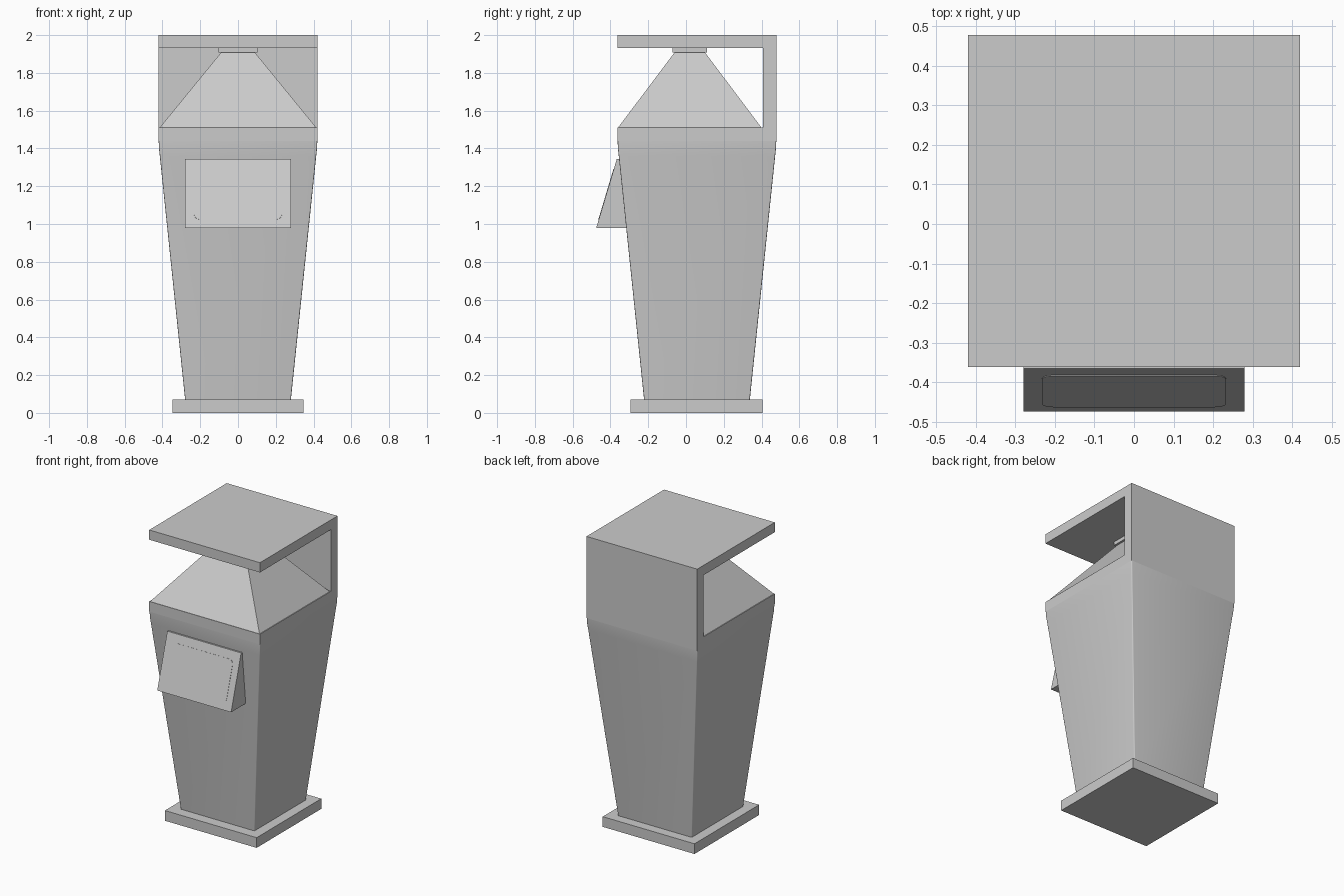
import bpy, bmesh, math
from mathutils import Vector

if "Cube" in bpy.data.objects:
    bpy.data.objects.remove(bpy.data.objects["Cube"])


def make_object(name, bm, smooth=False):
    bmesh.ops.recalc_face_normals(bm, faces=bm.faces)
    mesh = bpy.data.meshes.new(name)
    bm.to_mesh(mesh)
    bm.free()
    obj = bpy.data.objects.new(name, mesh)
    bpy.context.collection.objects.link(obj)
    if smooth:
        bpy.ops.object.select_all(action='DESELECT')
        obj.select_set(True)
        bpy.context.view_layer.objects.active = obj
        bpy.ops.object.shade_smooth_by_angle(angle=math.radians(30))
    return obj


def rectangle(hx, hy, radius=0, steps=4):
    """Outline of a rectangle, with rounded corners if radius is set."""
    points = []
    for i, (sx, sy) in enumerate(((1, 1), (-1, 1), (-1, -1), (1, -1))):
        if not radius:
            points.append((sx * hx, sy * hy))
            continue
        for k in range(steps + 1):
            a = math.pi / 2 * (i + k / steps)
            points.append((sx * (hx - radius) + radius * math.cos(a),
                           sy * (hy - radius) + radius * math.sin(a)))
    return points


def loft(name, rings, smooth=False):
    """Skin between closed rings of equal point count and cap the ends."""
    bm = bmesh.new()
    loops = [[bm.verts.new(p) for p in ring] for ring in rings]
    n = len(loops[0])
    for a, b in zip(loops, loops[1:]):
        for i in range(n):
            j = (i + 1) % n
            bm.faces.new((a[i], a[j], b[j], b[i]))
    bm.faces.new(loops[0])
    bm.faces.new(loops[-1])
    return make_object(name, bm, smooth)


def level(hx, hy, cy, z, radius=0):
    return [(x, y + cy, z) for x, y in rectangle(hx, hy, radius)]


def side_extrude(name, profile, half_width):
    return loft(name, [[(x, y, z) for y, z in profile]
                       for x in (-half_width, half_width)])


CY = 0.058  # depth centre of the bin

# Foot plate
loft("base_plate", [level(0.348, 0.35, 0.055, z) for z in (0, 0.07)])

# Tapered bin body with a soft bend under the rim
loft("bin_body", [level(h, h, CY, z, 0.006) for z, h in
                  ((0.07, 0.28), (1.36, 0.414), (1.40, 0.4185), (1.44, 0.42))],
     smooth=True)

# Lid frame: bottom plate, back wall and roof in one C-shaped profile
side_extrude("lid_frame", [(-0.362, 1.44), (0.478, 1.44), (0.478, 2.0), (-0.362, 2.0),
                           (-0.362, 1.933), (0.408, 1.933), (0.408, 1.51), (-0.362, 1.51)], 0.42)

# Sloped ash pyramid and its small cap
loft("pyramid", [level(0.415, 0.38, 0.02, 1.51), level(0.088, 0.079, 0.02, 1.91)])
loft("pyramid_cap", [level(0.104, 0.092, 0.02, z) for z in (1.908, 1.933)])

# Wedge-shaped hood over the waste opening
top, bottom = Vector((0, -0.366, 1.345)), Vector((0, -0.475, 0.98))
side_extrude("hood", [(top.y, top.z), (bottom.y, bottom.z),
                      (-0.30, 0.98), (-0.335, 1.345)], 0.28)

# Rounded push flap lying on the sloped hood face
up = (top - bottom).normalized()
out = Vector((1, 0, 0)).cross(up)
centre = bottom.lerp(top, (1.157 - 0.98) / (1.345 - 0.98))
loft("push_flap", [[centre + Vector((x, 0, 0)) + up * v + out * d
                    for x, v in rectangle(0.233, 0.139, 0.03)]
                   for d in (-0.006, 0.002)], smooth=True)
